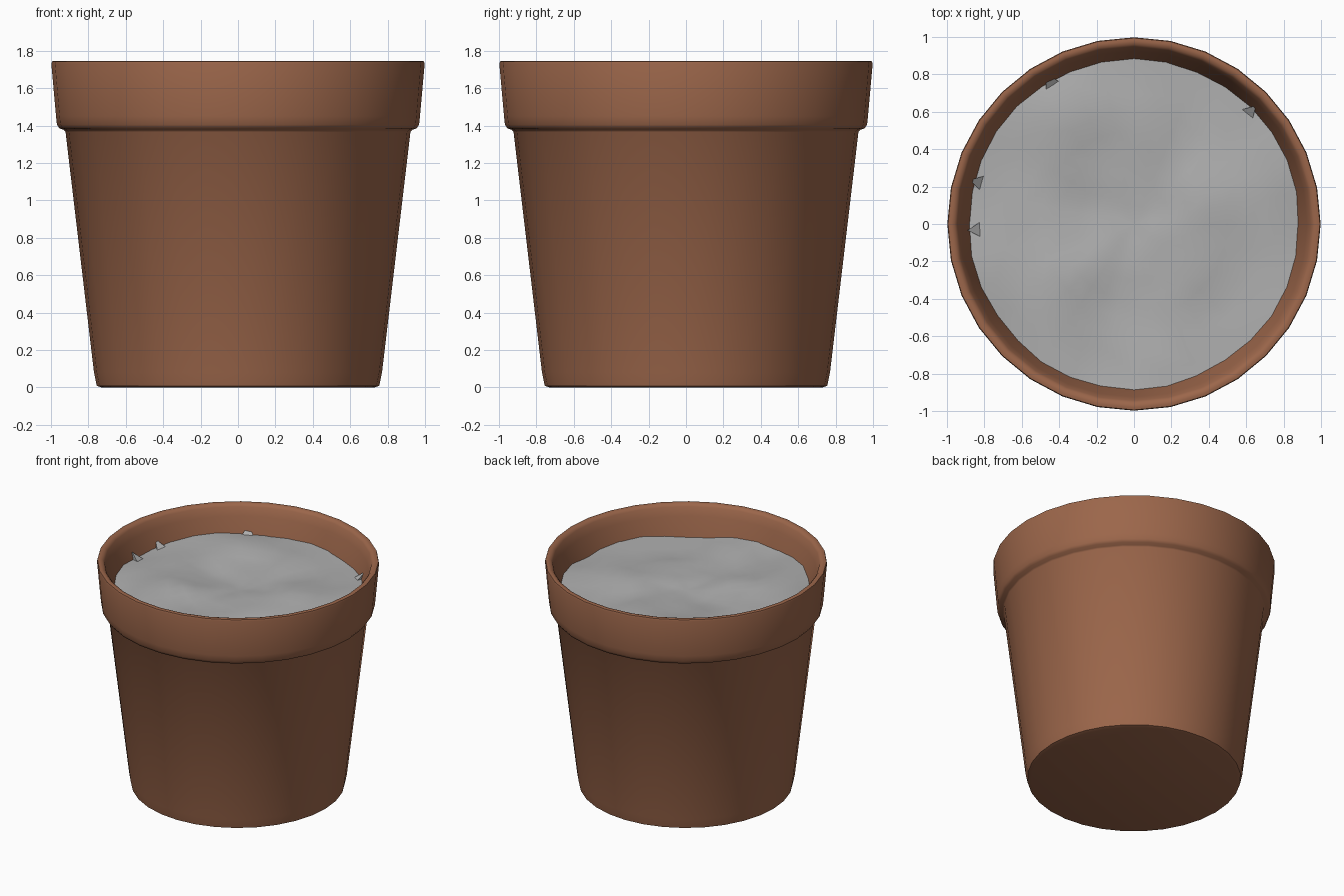
import bpy, bmesh, math
from mathutils import Vector, noise

if "Cube" in bpy.data.objects:
    bpy.data.objects.remove(bpy.data.objects["Cube"])

SIDES = 32


def material(name, rgb):
    m = bpy.data.materials.new(name)
    m.diffuse_color = (*rgb, 1)
    m.use_nodes = True
    m.node_tree.nodes["Principled BSDF"].inputs["Base Color"].default_value = m.diffuse_color
    return m


def finish(name, bm, mat, angle):
    bmesh.ops.recalc_face_normals(bm, faces=bm.faces)
    me = bpy.data.meshes.new(name)
    bm.to_mesh(me)
    bm.free()
    me.materials.append(mat)
    ob = bpy.data.objects.new(name, me)
    bpy.context.collection.objects.link(ob)
    bpy.ops.object.select_all(action='DESELECT')
    ob.select_set(True)
    bpy.context.view_layer.objects.active = ob
    bpy.ops.object.shade_smooth_by_angle(angle=math.radians(angle))
    return ob


def rings(bm, profile, height=None):
    """Revolve (radius, z) points about z; radius 0 becomes a single pole."""
    prev = None
    for r, z in profile:
        cur = []
        for i in range(SIDES if r else 1):
            a = 2 * math.pi * i / SIDES
            x, y = r * math.cos(a), r * math.sin(a)
            cur.append(bm.verts.new((x, y, height(x, y) if height else z)))
        if prev:
            for i in range(SIDES):
                j = (i + 1) % SIDES
                if len(prev) == 1:
                    bm.faces.new((prev[0], cur[i], cur[j]))
                elif len(cur) == 1:
                    bm.faces.new((prev[i], prev[j], cur[0]))
                else:
                    bm.faces.new((prev[i], prev[j], cur[j], cur[i]))
        prev = cur


terracotta = material("terracotta brown", (0.33, 0.133, 0.069))
grey = material("soil grey", (0.43, 0.43, 0.43))

# Pot: base, tapered wall, collar, rounded lip, inner wall and floor
bm = bmesh.new()
rings(bm, [(0, 0), (0.73, 0), (0.755, 0.008), (0.77, 0.08), (0.922, 1.365),
           (0.93, 1.376), (0.955, 1.385), (0.968, 1.405), (0.973, 1.45),
           (0.998, 1.73), (0.994, 1.743), (0.98, 1.746), (0.96, 1.742),
           (0.945, 1.725), (0.925, 1.66), (0.87, 1.5), (0.84, 1.35),
           (0.68, 0.12), (0, 0.1)])
finish("pot", bm, terracotta, 40)


# Soil: lumpy disc tucked into the inner wall
def soil_height(x, y):
    n = noise.noise(Vector((x * 2.3 + 3.1, y * 2.3 + 1.7, 0.4)))
    fine = noise.noise(Vector((x * 6, y * 6, 5.2)))
    return 1.535 + 0.05 * n + 0.015 * fine


bm = bmesh.new()
rings(bm, [(0.9 * k / 9, 0) for k in range(10)], soil_height)
soil = finish("soil", bm, grey, 40)

# Small raised clods along the soil edge
bm = bmesh.new()
for x, y, turn in ((-0.82, 0.22, 2.9), (-0.83, -0.03, 3.2), (-0.44, 0.75, 2.1), (0.61, 0.59, 0.8)):
    base = [Vector((x, y, 0)) + 0.06 * Vector((math.cos(turn + t), math.sin(turn + t), 0))
            for t in (0, 2.1, 4.2)]
    low = [bm.verts.new((p.x, p.y, soil_height(p.x, p.y) - 0.02)) for p in base]
    top = bm.verts.new((base[0].x, base[0].y, soil_height(x, y) + 0.05))
    bm.faces.new(low)
    for i in range(3):
        bm.faces.new((low[i], low[(i + 1) % 3], top))
finish("soil_clods", bm, grey, 20)
